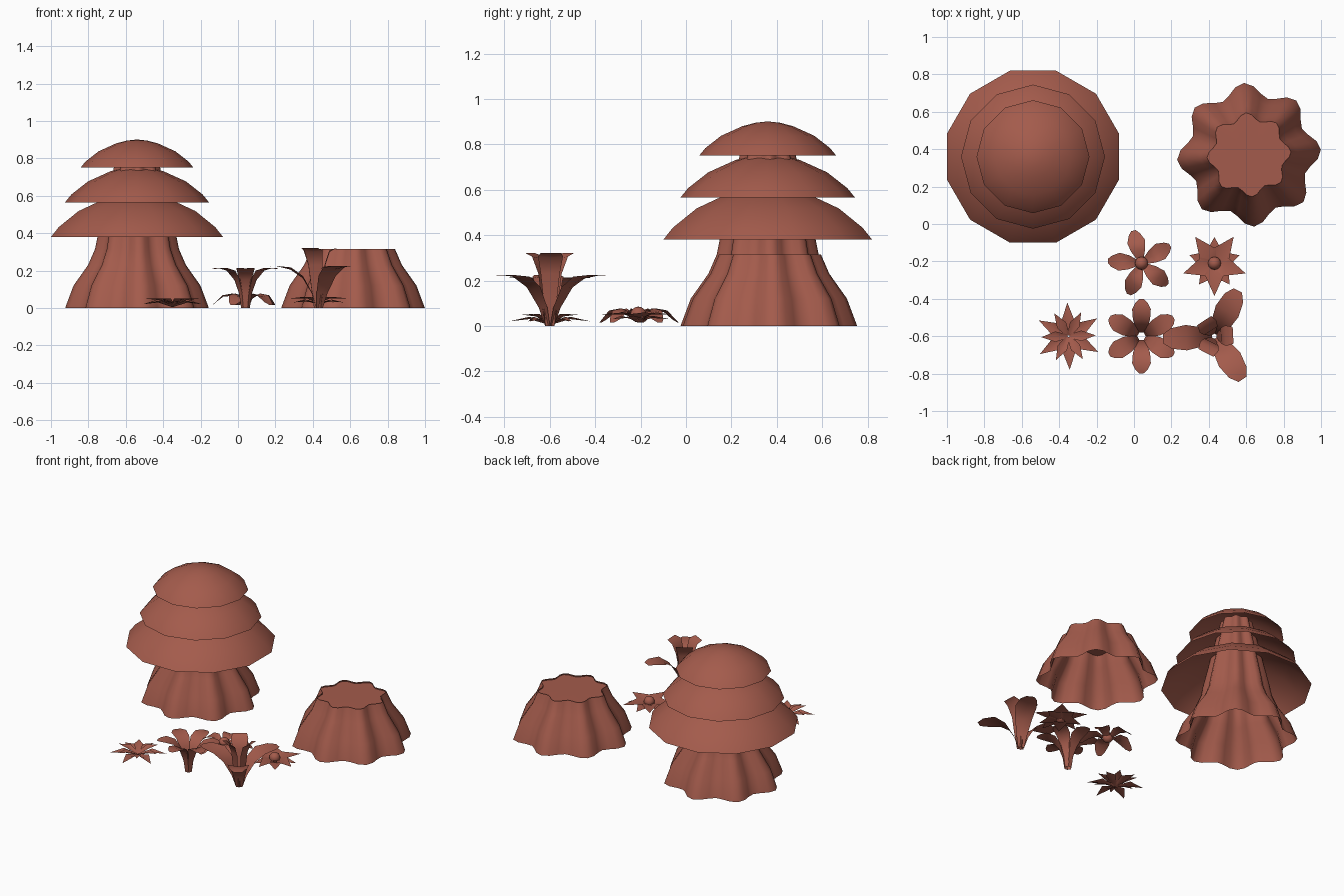
import bpy, bmesh
from math import sin, cos, pi, radians

cube = bpy.data.objects.get("Cube")
if cube:
    bpy.data.objects.remove(cube, do_unlink=True)

clay = bpy.data.materials.new("terracotta")
clay.use_nodes = True
COLOUR = (0.37, 0.105, 0.072, 1)
clay.diffuse_color = COLOUR
clay.node_tree.nodes["Principled BSDF"].inputs["Base Color"].default_value = COLOUR


def finish(bm, name, centre, normals=True):
    if normals:
        bmesh.ops.recalc_face_normals(bm, faces=bm.faces)
    mesh = bpy.data.meshes.new(name)
    bm.to_mesh(mesh)
    bm.free()
    mesh.materials.append(clay)
    mesh.shade_smooth()
    obj = bpy.data.objects.new(name, mesh)
    obj.location = (*centre, 0)
    bpy.context.collection.objects.link(obj)
    return obj


def lathe(name, centre, profile, sides, phase=0, lobes=0, flute=0):
    """Open shell of revolution, optionally fluted; radius 0 makes a tip."""
    bm = bmesh.new()
    rings = []
    for r, z in profile:
        ring = []
        if r == 0:
            ring = [bm.verts.new((0, 0, z))] * sides
        else:
            for i in range(sides):
                a = 2 * pi * i / sides + phase
                rr = r * (1 + flute * (cos(lobes * (a - phase)) - 1))
                ring.append(bm.verts.new((rr * cos(a), rr * sin(a), z)))
        rings.append(ring)
    for low, high in zip(rings, rings[1:]):
        for i in range(sides):
            j = (i + 1) % sides
            quad = [low[i], low[j], high[j], high[i]]
            bm.faces.new(list(dict.fromkeys(quad)))
    return finish(bm, name, centre, normals=False)


def add_petals(bm, count, first, path):
    """Ring of petals; path rows are radius, height, half width, fold depth."""
    for k in range(count):
        a = radians(first) + 2 * pi * k / count
        rows = []
        for r, z, w, fold in path:
            sides = (0,) if w == 0 else (-1, 0, 1)
            rows.append([bm.verts.new((r * cos(a) - s * w * sin(a),
                                       r * sin(a) + s * w * cos(a),
                                       z + abs(s) * fold)) for s in sides])
        for low, high in zip(rows, rows[1:]):
            for i in range(2):
                pick = (lambda row, n: row[min(n, len(row) - 1)])
                quad = [pick(low, i), pick(high, i), pick(high, i + 1), pick(low, i + 1)]
                bm.faces.new(list(dict.fromkeys(quad)))


def flower(name, centre, *layers, bud=None):
    bm = bmesh.new()
    for layer in layers:
        add_petals(bm, *layer)
    if bud:
        ball = bmesh.ops.create_uvsphere(bm, u_segments=12, v_segments=8, radius=bud[0])
        bmesh.ops.translate(bm, verts=ball["verts"], vec=(0, 0, bud[1]))
    return finish(bm, name, centre, normals=False)


# Fluted trunk and matching stump
TREE, STUMP = (-0.54, 0.36), (0.615, 0.37)
FLARE = [(0.385, 0), (0.34, 0.12), (0.262, 0.23)]
FLUTES = dict(sides=48, phase=radians(4), lobes=8, flute=0.09)
lathe("trunk", TREE, FLARE + [(0.225, 0.315), (0.21, 0.39), (0.16, 0.6), (0.1, 0.85)], **FLUTES)
lathe("stump", STUMP, FLARE + [(0.225, 0.315)], **FLUTES)
lathe("stump_top", STUMP, [(0.226, 0.305), (0.1, 0.306), (0, 0.306)], **FLUTES)

# Three stacked caps sharing one dome profile
DOME = [(1, 0), (0.91, 0.11), (0.68, 0.29), (0.37, 0.43), (0.18, 0.48), (0, 0.5)]
for name, radius, z, phase in (("lower_cap", 0.476, 0.38, pi / 12),
                               ("middle_cap", 0.385, 0.565, 0),
                               ("upper_cap", 0.302, 0.75, 0)):
    lathe(name, TREE, [(r * radius, z + h * radius) for r, h in DOME], 12, phase)

# Low round-petalled flower
flower("round_flower", (0.04, -0.21),
       (5, 104, [(0.01, 0.03, 0.012, 0.01), (0.07, 0.065, 0.038, 0.012),
                 (0.12, 0.06, 0.048, 0.008), (0.16, 0.03, 0.03, 0),
                 (0.18, 0.015, 0.012, 0)]), bud=(0.035, 0.05))

# Low star flower in two layers
flower("star_flower", (0.43, -0.21),
       (5, 54, [(0.01, 0.03, 0.02, 0.01), (0.06, 0.05, 0.052, 0.01), (0.175, 0.05, 0, 0)]),
       (5, 90, [(0.01, 0.02, 0.02, 0.01), (0.06, 0.035, 0.045, 0.01), (0.14, 0.03, 0, 0)]),
       bud=(0.035, 0.05))

# Spiky ground flower in two layers
flower("spiky_flower", (-0.35, -0.6),
       (6, 92, [(0.005, 0.005, 0.01, 0.01), (0.09, 0.03, 0.032, 0.01), (0.18, 0.02, 0, 0)]),
       (6, 62, [(0.005, 0.01, 0.01, 0.01), (0.07, 0.042, 0.028, 0.01), (0.145, 0.05, 0, 0)]))

# Trumpet flower with an open throat
flower("trumpet_flower", (0.04, -0.6),
       (6, 90, [(0.02, 0, 0.012, 0), (0.03, 0.08, 0.018, 0), (0.05, 0.15, 0.033, 0),
                (0.09, 0.195, 0.046, 0.005), (0.145, 0.212, 0.05, 0.003),
                (0.18, 0.212, 0.032, 0), (0.198, 0.208, 0.012, 0)]))

# Tall flower with three broad outer and three upright inner petals
flower("tall_flower", (0.43, -0.6),
       (3, 63, [(0.012, 0, 0.02, 0), (0.035, 0.08, 0.035, 0), (0.085, 0.16, 0.055, 0.01),
                (0.15, 0.205, 0.068, 0.012), (0.23, 0.225, 0.055, 0),
                (0.275, 0.222, 0.025, 0)]),
       (3, 3, [(0.012, 0, 0.02, 0), (0.028, 0.12, 0.03, 0), (0.035, 0.23, 0.042, 0),
               (0.06, 0.3, 0.055, 0.006), (0.1, 0.322, 0.045, 0)]))
